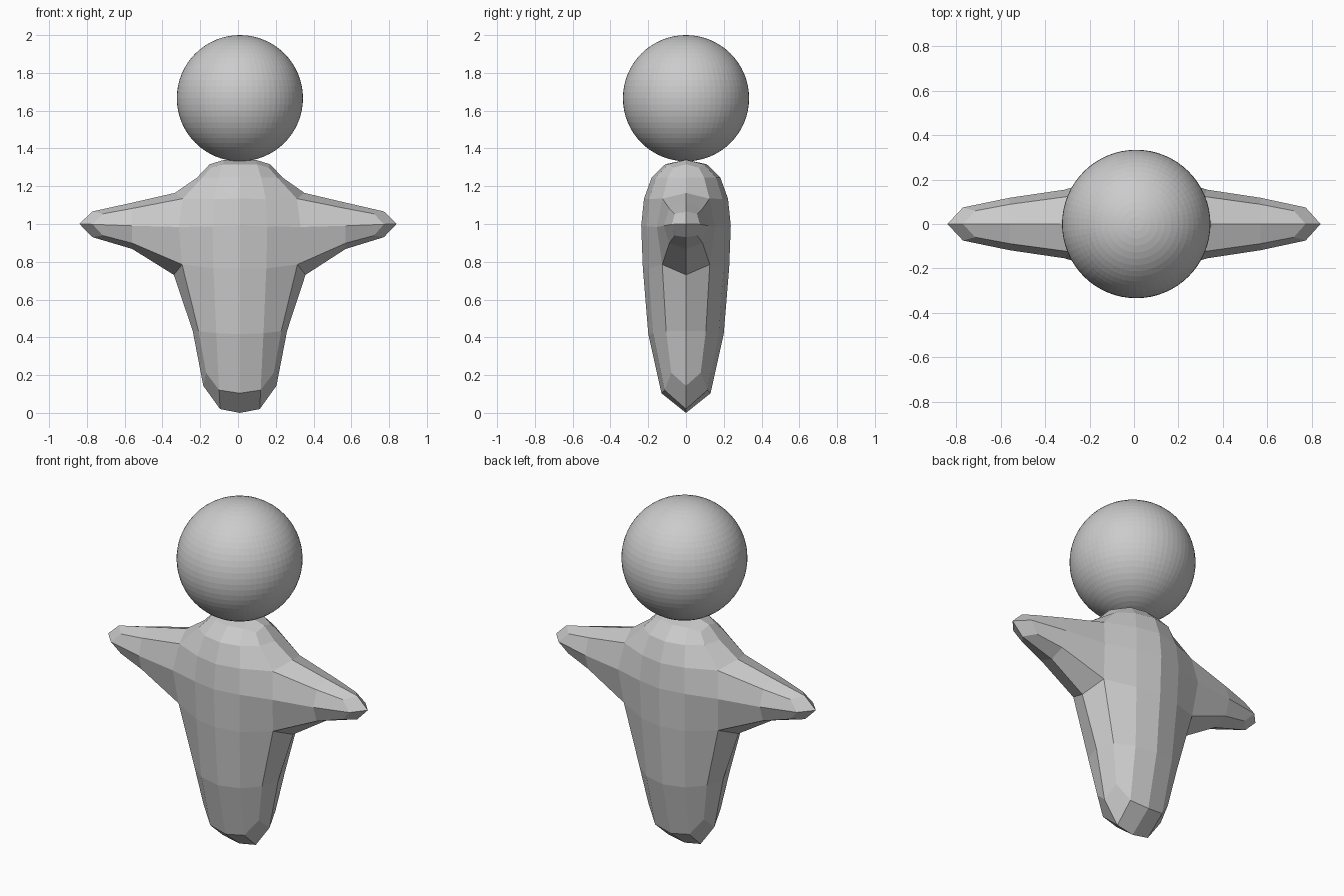
import bpy, bmesh

if "Cube" in bpy.data.objects:
    bpy.data.objects.remove(bpy.data.objects["Cube"])

CX = 0.01  # body and head sit slightly off centre

# Body cage levels: half width, mid depth, corner depth, mid height, corner height
LEVELS = [
    (0.21, 0.18, 0.10, -0.02, 0.06),
    (0.29, 0.27, 0.146, 0.84, 0.81),
    (0.29, 0.265, 0.146, 1.15, 1.15),
    (0.165, 0.145, 0.08, 1.34, 1.34),
]


def ring(bm, level):
    w, dm, dc, zm, zc = level
    pts = [(-w, -dc, zc), (0, -dm, zm), (w, -dc, zc),
           (w, dc, zc), (0, dm, zm), (-w, dc, zc)]
    return [bm.verts.new((x + CX, y, z)) for x, y, z in pts]


bm = bmesh.new()
rings = [ring(bm, lv) for lv in LEVELS]

# Trunk walls, leaving the shoulder openings for the arms
for i in range(3):
    a, b = rings[i], rings[i + 1]
    for j in range(6):
        k = (j + 1) % 6
        if i == 1 and j in (2, 5):
            continue
        bm.faces.new((a[j], a[k], b[k], b[j]))

# Bottom and top caps
for r in (rings[0], rings[3]):
    bm.faces.new((r[0], r[1], r[4], r[5]))
    bm.faces.new((r[1], r[2], r[3], r[4]))

# Tapered arms growing out of the shoulder openings
for side, j, k in ((1, 2, 3), (-1, 5, 0)):
    root = [rings[1][j], rings[1][k], rings[2][k], rings[2][j]]
    tip = [bm.verts.new((side * 0.84, y * side, z)) for y, z in
           ((-0.09, 0.926), (0.09, 0.926), (0.09, 1.076), (-0.09, 1.076))]
    for n in range(4):
        m = (n + 1) % 4
        bm.faces.new((root[n], root[m], tip[m], tip[n]))
    bm.faces.new(tip)

bmesh.ops.recalc_face_normals(bm, faces=bm.faces[:])
mesh = bpy.data.meshes.new("body")
bm.to_mesh(mesh)
bm.free()
body = bpy.data.objects.new("body", mesh)
bpy.context.collection.objects.link(body)

# One rounding step, kept flat shaded
sub = body.modifiers.new("rounding", 'SUBSURF')
sub.levels = sub.render_levels = 1
sub.use_limit_surface = False

# Head
bpy.ops.mesh.primitive_uv_sphere_add(segments=64, ring_count=32, radius=0.334,
                                     location=(CX, 0, 1.666))
bpy.context.object.name = "head"
